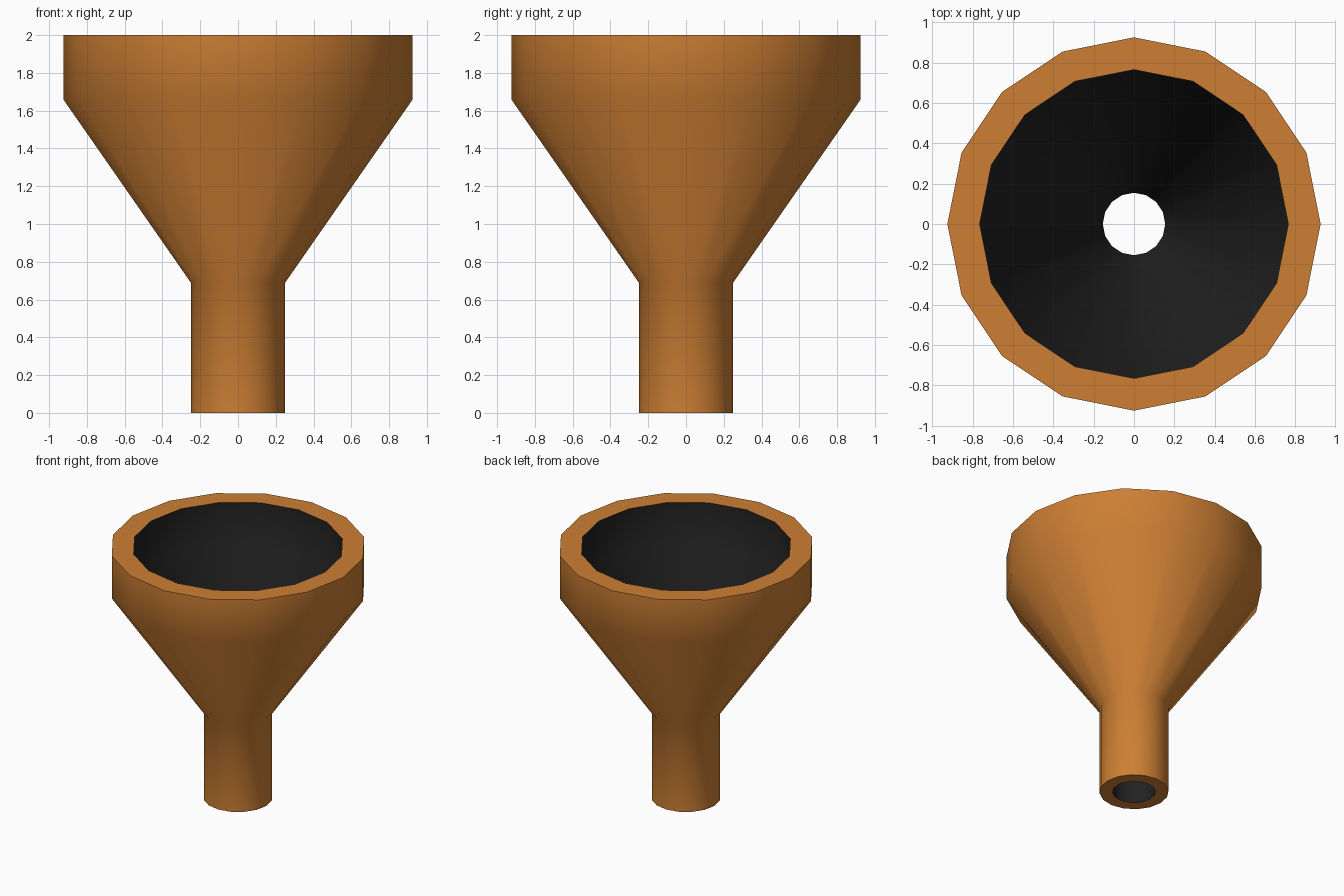
import bpy, bmesh, math

cube = bpy.data.objects.get("Cube")
if cube:
    bpy.data.objects.remove(cube, do_unlink=True)

SIDES = 16


def make_material(name, colour):
    mat = bpy.data.materials.new(name)
    mat.use_nodes = True
    mat.diffuse_color = colour
    mat.node_tree.nodes["Principled BSDF"].inputs["Base Color"].default_value = colour
    return mat


def lathe(name, profile, inner_segments, materials):
    """Revolve a closed (radius, height) profile about z; inner segments get the second material."""
    bm = bmesh.new()
    rings = []
    for radius, height in profile:
        angles = [math.tau * i / SIDES for i in range(SIDES)]
        rings.append([bm.verts.new((radius * math.cos(a), radius * math.sin(a), height))
                      for a in angles])
    for s, lower in enumerate(rings):
        upper = rings[(s + 1) % len(rings)]
        for i in range(SIDES):
            j = (i + 1) % SIDES
            face = bm.faces.new((lower[i], lower[j], upper[j], upper[i]))
            face.material_index = int(s in inner_segments)
    bmesh.ops.recalc_face_normals(bm, faces=bm.faces)
    mesh = bpy.data.meshes.new(name)
    bm.to_mesh(mesh)
    bm.free()
    for mat in materials:
        mesh.materials.append(mat)
    obj = bpy.data.objects.new(name, mesh)
    bpy.context.collection.objects.link(obj)
    return obj


bronze = make_material("bronze", (0.61, 0.212, 0.034, 1))
black = make_material("black lining", (0.016, 0.016, 0.016, 1))

# Outer spout, cone and collar, then back down the lining
outer = [(0.25, 0), (0.25, 0.69), (0.925, 1.66), (0.925, 2)]
inner = [(0.765, 2), (0.765, 1.66), (0.155, 0.69), (0.155, 0)]
funnel = lathe("funnel", outer + inner, {4, 5, 6}, [bronze, black])

# Smooth the walls and keep the rims sharp
bpy.ops.object.select_all(action="DESELECT")
funnel.select_set(True)
bpy.context.view_layer.objects.active = funnel
bpy.ops.object.shade_smooth_by_angle(angle=math.radians(60))
